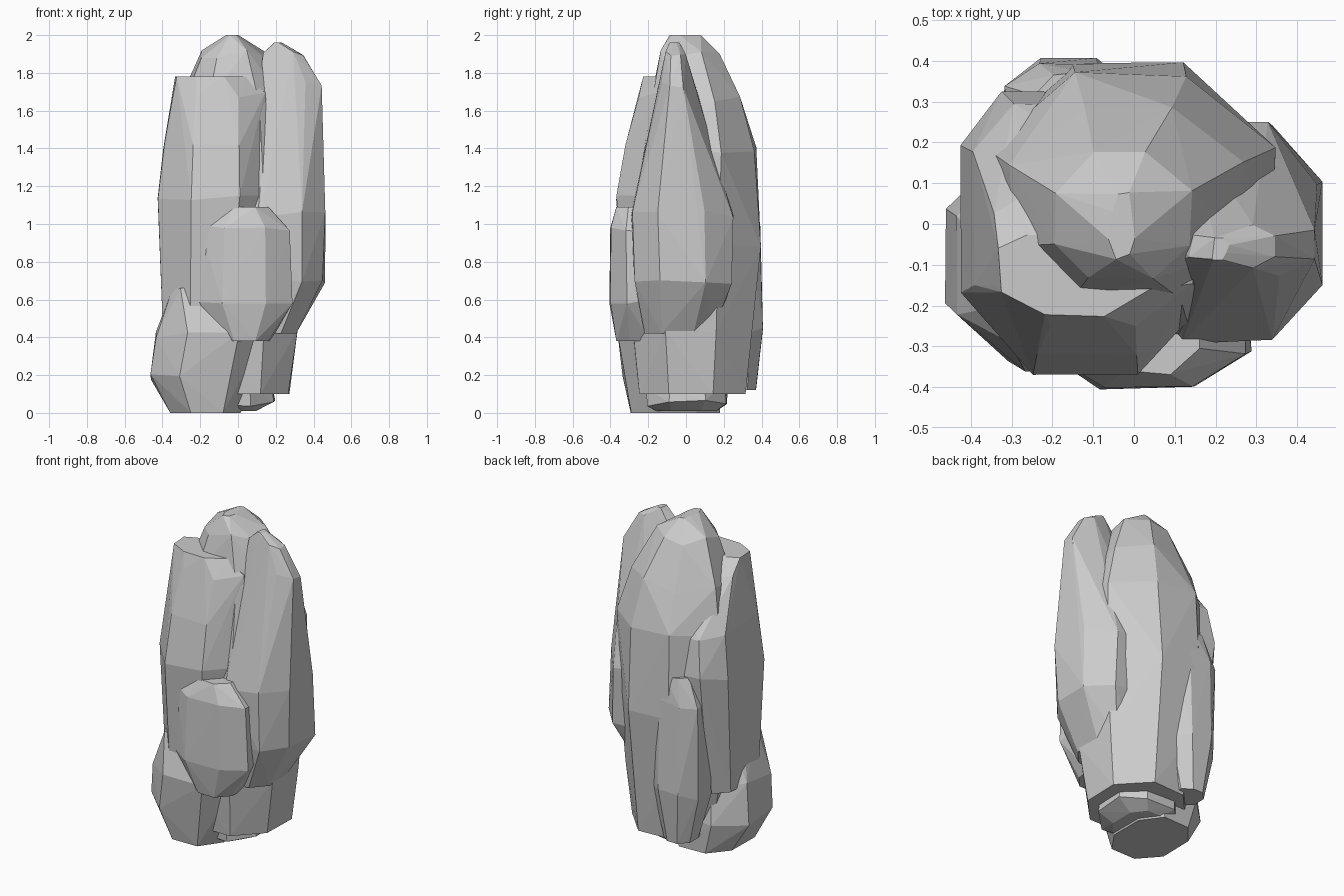
import bpy, bmesh, random

if "Cube" in bpy.data.objects:
    bpy.data.objects.remove(bpy.data.objects["Cube"])

random.seed(4)


def chunk(name, rings, front=0.27, back=0.27, jitter=0.008):
    """Faceted stone: convex hull of chamfered rings (z, x0, x1, y0, y1)."""
    bm = bmesh.new()
    for z, x0, x1, y0, y1 in rings:
        w, d = x1 - x0, y1 - y0
        inner = z not in (rings[0][0], rings[-1][0])
        for side, y, cut in ((1, y0, front), (-1, y1, back)):
            for x, yy in ((x0 + w * cut, y), (x1 - w * cut, y),
                          (x0, y + side * d * cut), (x1, y + side * d * cut)):
                dx, dy, dz = (random.uniform(-jitter, jitter) for _ in "xyz")
                bm.verts.new((x + dx, yy + dy, z + dz * 3 * inner))
    res = bmesh.ops.convex_hull(bm, input=bm.verts)
    junk = {g for g in res["geom_interior"] + res["geom_unused"] if isinstance(g, bmesh.types.BMVert)}
    bmesh.ops.delete(bm, geom=list(junk), context='VERTS')
    bmesh.ops.recalc_face_normals(bm, faces=bm.faces)
    mesh = bpy.data.meshes.new(name)
    bm.to_mesh(mesh)
    bm.free()
    obj = bpy.data.objects.new(name, mesh)
    bpy.context.collection.objects.link(obj)
    return obj


def lump(name, x0, x1, y0, y1, z0, z1):
    """Stone filling a box, tapering at its top and bottom."""
    rings = []
    for t, inset in ((0, 0.24), (0.3, 0), (0.85, 0.03), (1, 0.24)):
        ix, iy = (x1 - x0) * inset, (y1 - y0) * inset / 2
        rings.append((z0 + (z1 - z0) * t, x0 + ix, x1 - ix, y0 + iy, y1 - iy))
    return chunk(name, rings)


# Tall core, forming the peak and the back
core = chunk("standing_rock", [
    (0.1, -0.27, 0.27, -0.24, 0.31), (0.45, -0.34, 0.31, -0.28, 0.35),
    (0.9, -0.37, 0.34, -0.3, 0.39), (1.4, -0.36, 0.34, -0.2, 0.365),
    (1.65, -0.3, 0.27, -0.18, 0.29), (1.9, -0.2, 0.14, -0.13, 0.17),
    (2, -0.06, 0, -0.08, 0.07)], back=0.31)

parts = [
    # Flat-topped slab on the front left
    chunk("left_slab", [
        (0.4, -0.4, 0.08, -0.31, 0.22), (1.15, -0.43, 0.2, -0.37, 0.32),
        (1.4, -0.395, 0.17, -0.32, 0.29), (1.69, -0.34, 0.14, -0.25, 0.08),
        (1.78, -0.33, 0.04, -0.22, -0.02)], front=0.29, back=0.18),
    # Pointed slab on the right, with a ridge falling outwards
    chunk("right_slab", [
        (0.42, 0.05, 0.3, -0.22, 0.14), (0.7, 0, 0.455, -0.27, 0.24),
        (1.05, 0, 0.455, -0.29, 0.25), (1.73, 0.12, 0.44, -0.13, 0.02),
        (1.89, 0.14, 0.34, -0.1, -0.01), (1.96, 0.19, 0.23, -0.09, -0.04)]),
    # Foot spreading out to the lower left
    chunk("left_foot", [
        (0, -0.36, 0.02, -0.29, 0.18), (0.2, -0.46, 0.1, -0.33, 0.18),
        (0.42, -0.43, 0.16, -0.36, 0.15), (0.66, -0.34, -0.2, -0.29, 0)]),
    # Bulging front plate, back plate and recessed base
    lump("front_plate", -0.21, 0.285, -0.4, -0.1, 0.38, 1.09),
    lump("back_plate", -0.32, 0, 0.15, 0.4, 0.12, 1.15),
    lump("base_stone", -0.24, 0.19, -0.21, 0.22, 0.01, 0.16),
]

# Fuse the stones into one solid rock
for part in parts:
    mod = core.modifiers.new(part.name, 'BOOLEAN')
    mod.operation = 'UNION'
    mod.solver = 'EXACT'
    mod.object = part
depsgraph = bpy.context.evaluated_depsgraph_get()
fused = bpy.data.meshes.new_from_object(core.evaluated_get(depsgraph))
core.modifiers.clear()
core.data = fused
for part in parts:
    bpy.data.objects.remove(part)

# Flat facets
for poly in core.data.polygons:
    poly.use_smooth = False
